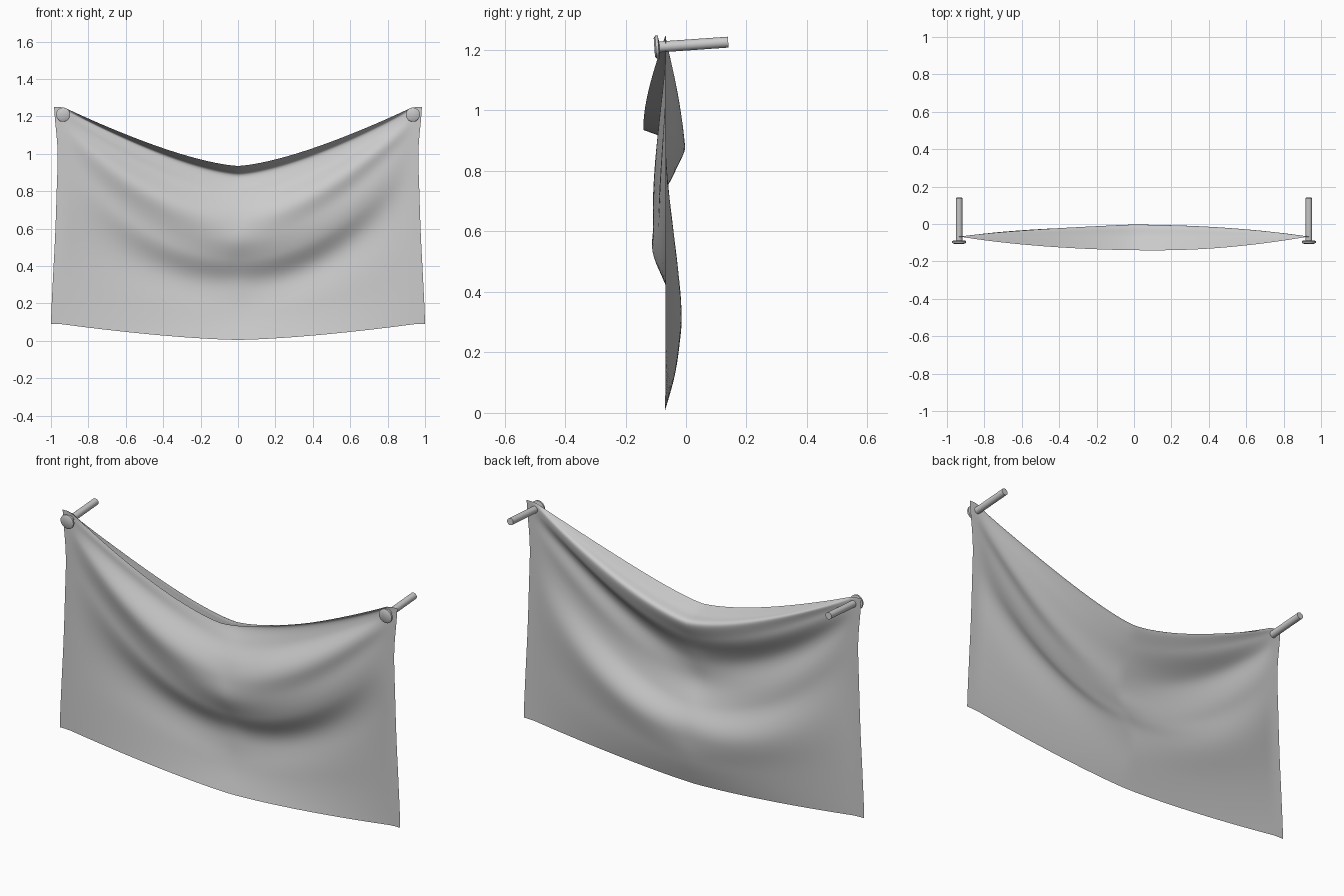
import bpy, bmesh, math
from mathutils import Vector, Matrix

if "Cube" in bpy.data.objects:
    bpy.data.objects.remove(bpy.data.objects["Cube"])


def smooth_curve(pts, t):
    """Catmull-Rom through pts, t in 0..1."""
    n = len(pts) - 1
    i = min(int(t * n), n - 1)
    f = t * n - i
    p = [Vector(pts[max(0, min(n, k))]) for k in range(i - 1, i + 3)]
    return 0.5 * (2 * p[1] + (p[2] - p[0]) * f
                  + (2 * p[0] - 5 * p[1] + 4 * p[2] - p[3]) * f * f
                  + (3 * p[1] - p[0] - 3 * p[2] + p[3]) * f ** 3)


def finish(bm, name, angle):
    mesh = bpy.data.meshes.new(name)
    bm.to_mesh(mesh)
    bm.free()
    ob = bpy.data.objects.new(name, mesh)
    bpy.context.collection.objects.link(ob)
    bpy.ops.object.select_all(action='DESELECT')
    ob.select_set(True)
    bpy.context.view_layer.objects.active = ob
    bpy.ops.object.shade_smooth_by_angle(angle=math.radians(angle))
    return ob


# Hanging cloth: each row is (centre y, centre z, side z, sag power), top to bottom
rows = [(-0.140, 0.935, 1.25, 1.45), (-0.065, 0.908, 1.245, 1.45),
        (-0.003, 0.885, 1.235, 1.48), (-0.035, 0.80, 1.21, 1.55),
        (-0.080, 0.71, 1.17, 1.6), (-0.105, 0.62, 1.12, 1.7),
        (-0.110, 0.53, 1.05, 1.8), (-0.070, 0.43, 0.95, 1.9),
        (-0.025, 0.33, 0.80, 1.9), (-0.022, 0.23, 0.60, 1.8),
        (-0.038, 0.12, 0.35, 1.6), (-0.070, 0.005, 0.09, 1.5)]
widths = [(1.0, 0), (0.99, 0), (0.978, 0), (0.97, 0), (0.965, 0), (0.983, 0)]


def cloth_point(u, v):
    y, zc, zs, power = smooth_curve(rows, v)
    a = min(1, abs(u) / 0.95)
    z = zc + (zs - zc) * a ** power
    half = smooth_curve(widths, max(0, min(1, (z - 0.09) / 1.16)))[0]
    # folds fade out towards the pinned sides, with slight secondary creases
    fade = (1 - a ** 2.2) * (1 + 0.06 * math.sin(3 * u))
    crease = 0.012 * math.sin(v * 26 + u) * math.sin(math.pi * v) * a * (1 - a) * 4
    return (u * half, -0.067 + (y + 0.067) * fade + crease, z)


nu, nv = 64, 66
bm = bmesh.new()
grid = [[bm.verts.new(cloth_point(2 * i / nu - 1, j / nv)) for i in range(nu + 1)]
        for j in range(nv + 1)]
for j in range(nv):
    for i in range(nu):
        bm.faces.new((grid[j][i], grid[j + 1][i], grid[j + 1][i + 1], grid[j][i + 1]))
finish(bm, "cloth", 80)

# Nails: lathed (radius, y) profile, tilted slightly upwards at the back
profile = [(0, -0.105), (0.03, -0.105), (0.038, -0.1), (0.038, -0.091),
           (0.018, -0.088), (0.018, 0.14), (0, 0.14)]
for side, name in ((-1, "left_nail"), (1, "right_nail")):
    bm = bmesh.new()
    vs = [bm.verts.new((r, y, 0)) for r, y in profile]
    es = [bm.edges.new(p) for p in zip(vs, vs[1:])]
    bmesh.ops.spin(bm, geom=vs + es, cent=(0, 0, 0), axis=(0, 1, 0),
                   angle=math.tau, steps=16)
    bmesh.ops.remove_doubles(bm, verts=bm.verts, dist=1e-4)
    bmesh.ops.recalc_face_normals(bm, faces=bm.faces)
    ob = finish(bm, name, 35)
    ob.matrix_world = (Matrix.Translation((side * 0.935, 0, 1.216))
                       @ Matrix.Rotation(math.radians(4), 4, 'X'))
